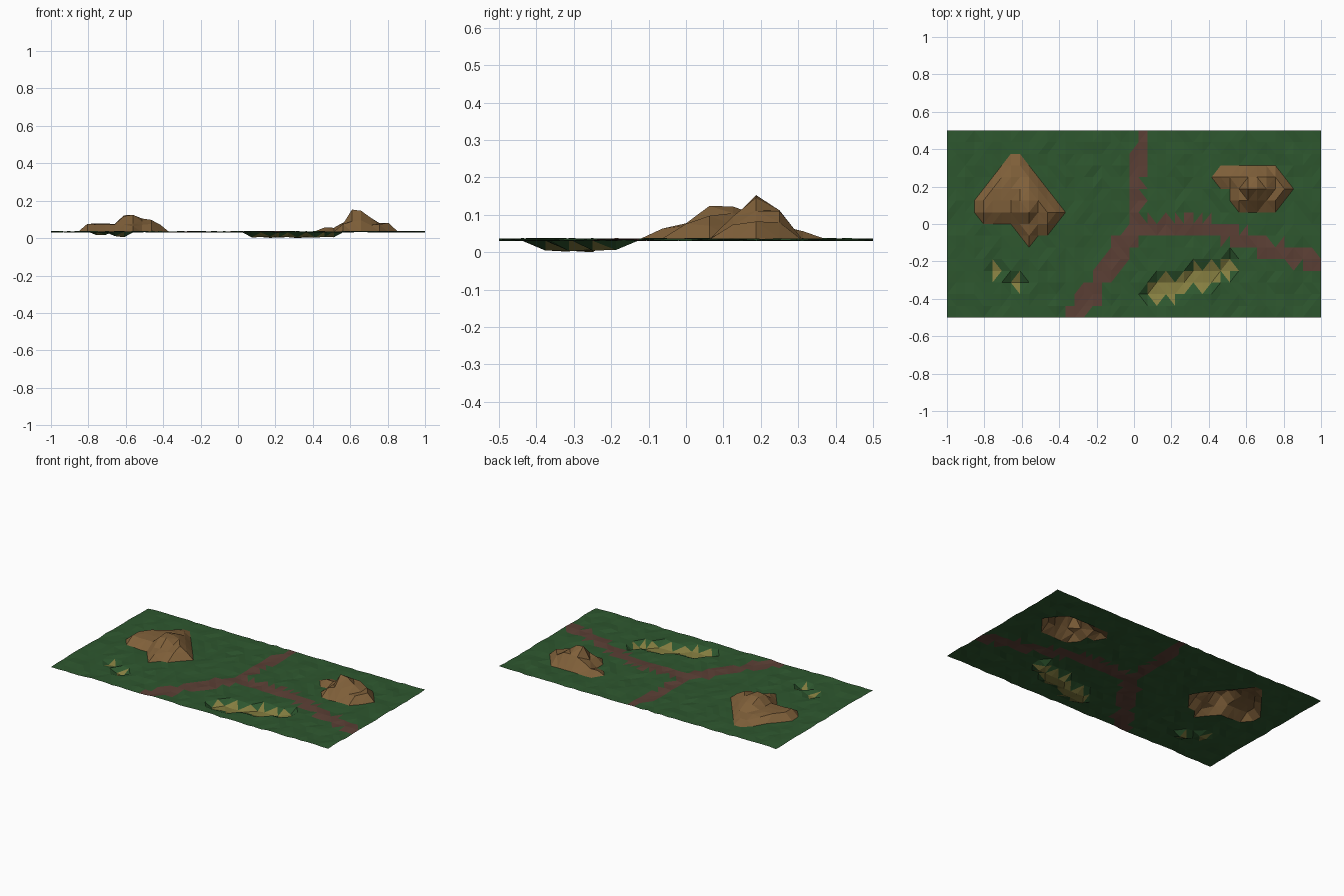
import bpy
import bmesh
import random
from mathutils import Vector
from mathutils.geometry import intersect_point_line

random.seed(4)
COLUMNS, ROWS = 41, 16
GROUND_LEVEL = 0.035

default_cube = bpy.data.objects.get("Cube")
if default_cube:
    bpy.data.objects.remove(default_cube, do_unlink=True)


def make_material(name, colour):
    material = bpy.data.materials.new(name)
    material.use_nodes = True
    material.diffuse_color = (*colour, 1)
    shader = material.node_tree.nodes["Principled BSDF"]
    shader.inputs["Base Color"].default_value = (*colour, 1)
    return material


materials = [
    make_material("grass_green", (0.027, 0.095, 0.028)),
    make_material("hill_brown", (0.215, 0.117, 0.042)),
    make_material("sand_yellow", (0.235, 0.209, 0.052)),
    make_material("path_red_brown", (0.107, 0.051, 0.036)),
]
GRASS, HILL, SAND, PATH = range(len(materials))

# Terraces: grid row, first column, last column, height in hundredths
left_hill = [
    (13, 7, 8, 2.5), (12, 6, 9, 3.5), (11, 5, 10, 4), (10, 4, 11, 4),
    (9, 4, 12, 4), (8, 8, 11, 4), (7, 9, 9, 2.7),
    (11, 8, 9, 6.5), (10, 8, 9, 8.7), (9, 8, 9, 8.7), (10, 10, 10, 7), (9, 10, 11, 6),
]
right_hill = [
    (12, 30, 31, 2), (12, 32, 36, 4.5), (11, 32, 37, 4.5), (10, 32, 36, 4),
    (12, 33, 35, 7.5), (11, 33, 34, 11.5), (11, 35, 35, 8), (10, 33, 34, 6),
]
right_trench = [
    (2, 22, 25, -2.6), (3, 23, 29, -3.1), (4, 27, 31, -3), (5, 31, 31, -2.8),
]
left_trench = [(4, 5, 6, -1.8), (3, 7, 8, -2.6)]

relief = {}
for row, first, last, height in left_hill + right_hill + right_trench + left_trench:
    for column in range(first, last + 1):
        relief[column, row] = height / 100

# Trail centre lines and half widths
trails = [
    ([(0.06, 0.55), (0.01, 0.2), (0, -0.04)], 0.04),
    ([(0, -0.04), (-0.16, -0.26), (-0.36, -0.55)], 0.056),
    ([(0, -0.03), (0.3, 0), (0.5, -0.05), (0.72, -0.13), (1.05, -0.22)], 0.045),
]


def on_trail(point):
    for line, half_width in trails:
        for start, end in zip(line, line[1:]):
            a, b = Vector((*start, 0)), Vector((*end, 0))
            amount = intersect_point_line(point, a, b)[1]
            nearest = a.lerp(b, min(max(amount, 0), 1))
            if (point - nearest).length < half_width:
                return True
    return False


# Terrain sheet with gentle bumps, hills and trenches
bm = bmesh.new()
bmesh.ops.create_grid(bm, x_segments=COLUMNS, y_segments=ROWS, size=1)
offsets = {}
for vert in bm.verts:
    column = round((vert.co.x + 1) / 2 * COLUMNS)
    row = round((vert.co.y + 1) / 2 * ROWS)
    offset = relief.get((column, row), 0)
    offsets[vert] = offset
    vert.co.y /= 2
    vert.co.z = GROUND_LEVEL + offset + random.uniform(-0.004, 0.004)
bmesh.ops.triangulate(bm, faces=bm.faces[:], quad_method='SHORT_EDGE')

# Colour by raised corners, sunken corners and distance to a trail
for face in bm.faces:
    heights = [offsets[vert] for vert in face.verts]
    centre = face.calc_center_median()
    centre.z = 0
    if max(heights) > 0:
        face.material_index = HILL
    elif sum(height < 0 for height in heights) > 1:
        face.material_index = SAND
    elif on_trail(centre):
        face.material_index = PATH
    else:
        face.material_index = GRASS

lowest = min(vert.co.z for vert in bm.verts)
bmesh.ops.translate(bm, verts=bm.verts[:], vec=(0, 0, -lowest))
mesh = bpy.data.meshes.new("terrain")
bm.to_mesh(mesh)
bm.free()
for material in materials:
    mesh.materials.append(material)
terrain = bpy.data.objects.new("terrain", mesh)
bpy.context.collection.objects.link(terrain)
